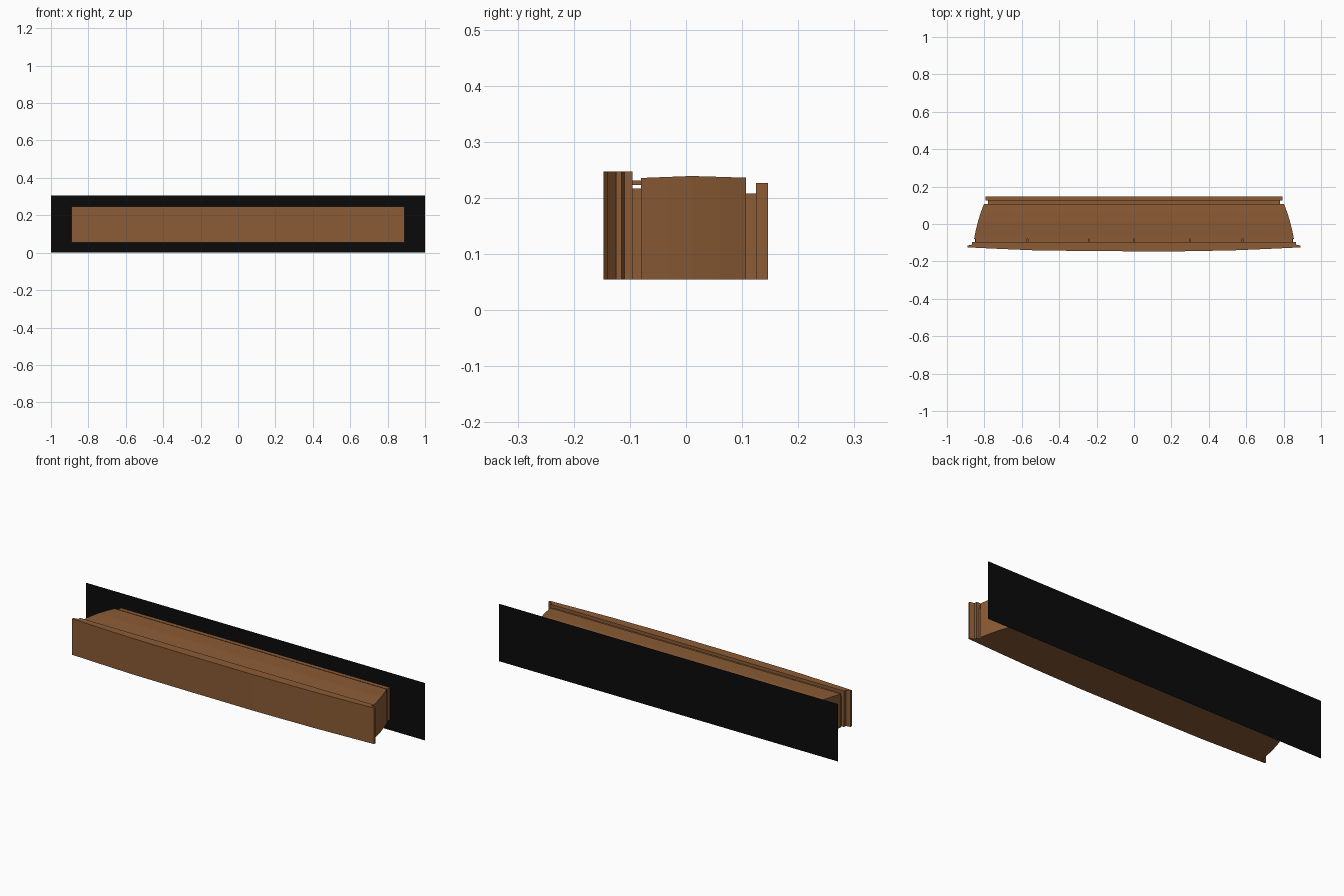
import bpy, bmesh

if "Cube" in bpy.data.objects:
    bpy.data.objects.remove(bpy.data.objects["Cube"])

def material(name, rgb):
    m = bpy.data.materials.new(name)
    m.diffuse_color = (*rgb, 1)
    m.use_nodes = True
    m.node_tree.nodes["Principled BSDF"].inputs["Base Color"].default_value = m.diffuse_color
    return m

wood = material("brown_wood", (0.26, 0.106, 0.036))
black = material("black_panel", (0.003, 0.003, 0.003))
BASE = 0.055

def finish(name, bm, mat):
    bmesh.ops.recalc_face_normals(bm, faces=bm.faces)
    me = bpy.data.meshes.new(name)
    bm.to_mesh(me)
    bm.free()
    me.materials.append(mat)
    ob = bpy.data.objects.new(name, me)
    bpy.context.collection.objects.link(ob)
    return ob

def prism(name, outline, z0, z1):
    """Extrude a plan outline (x, y) from z0 to z1."""
    bm = bmesh.new()
    f = bm.faces.new([bm.verts.new((x, y, z0)) for x, y in outline])
    r = bmesh.ops.extrude_face_region(bm, geom=[f])
    vs = [v for v in r["geom"] if isinstance(v, bmesh.types.BMVert)]
    bmesh.ops.translate(bm, verts=vs, vec=(0, 0, z1 - z0))
    return finish(name, bm, wood)

def box(name, x0, x1, y0, y1, z0, z1):
    return prism(name, [(x0, y0), (x1, y0), (x1, y1), (x0, y1)], z0, z1)

# bowed front board with stepped ends
front = [(-0.89, -0.125), (-0.72, -0.133), (-0.53, -0.141), (-0.2, -0.145),
         (0.2, -0.147), (0.53, -0.141), (0.72, -0.133), (0.89, -0.125)]
back = [(0.89, -0.115), (0.865, -0.11), (0.865, -0.095),
        (-0.865, -0.095), (-0.865, -0.11), (-0.89, -0.115)]
prism("front_board", front + back, BASE, 0.247)

# recessed joint behind the front board, with thin cover strips above it
box("front_joint", -0.85, 0.85, -0.096, -0.078, BASE, 0.217)
cuts = [-0.85, -0.57, -0.24, 0.0, 0.3, 0.58, 0.85]
for a, b in zip(cuts, cuts[1:]):
    box("cover_strip", a + 0.003, b - 0.003, -0.096, -0.077, 0.223, 0.231)

# tapered body with a gently crowned top: y, half width, top height
sections = [(-0.08, 0.855, 0.2355), (-0.03, 0.845, 0.2375), (0.01, 0.835, 0.239),
            (0.06, 0.82, 0.2375), (0.107, 0.802, 0.236)]
bm = bmesh.new()
rings = []
for y, w, top in sections:
    rings.append([bm.verts.new((x, y, z)) for x, z in
                  ((-w, BASE), (w, BASE), (w, top), (-w, top))])
for r, s in zip(rings, rings[1:]):
    for i in range(4):
        j = (i + 1) % 4
        bm.faces.new((r[i], r[j], s[j], s[i]))
bm.faces.new(rings[0])
bm.faces.new(rings[-1])
finish("body", bm, wood)

# rear neck and rear board
box("rear_neck", -0.78, 0.78, 0.106, 0.126, BASE, 0.208)
box("rear_board", -0.793, 0.793, 0.125, 0.146, BASE, 0.227)

# flat black panel behind everything
bm = bmesh.new()
bm.faces.new([bm.verts.new(p) for p in
              ((1, 0.147, 0), (-1, 0.147, 0), (-1, 0.147, 0.306), (1, 0.147, 0.306))])
finish("back_panel", bm, black)
